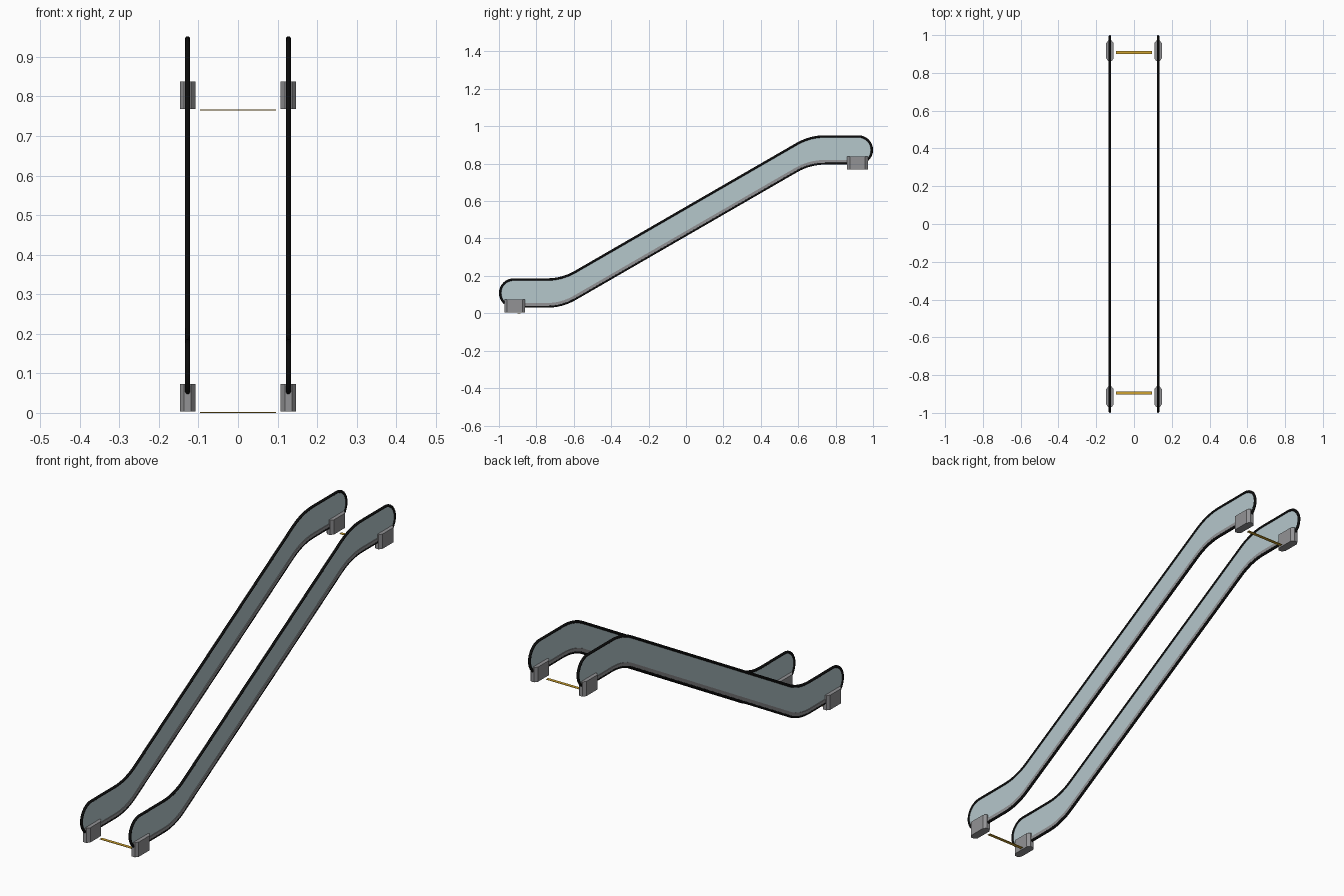
import bpy, bmesh, math

if "Cube" in bpy.data.objects:
    bpy.data.objects.remove(bpy.data.objects["Cube"])

R_END = 0.0725           # half height of the balustrade (rail centreline)
Y_END = 0.9215           # centre of the rounded ends
Z_LOW, Z_HIGH = 0.1085, 0.8735
X_SIDE = 0.1275


def material(name, rgb):
    m = bpy.data.materials.new(name)
    m.diffuse_color = (*rgb, 1)
    m.use_nodes = True
    m.node_tree.nodes["Principled BSDF"].inputs["Base Color"].default_value = m.diffuse_color
    return m


BLACK = material("rail black", (0.004, 0.004, 0.004))
GLASS = material("pale blue glass", (0.46, 0.57, 0.60))
GREY = material("metal grey", (0.29, 0.29, 0.30))
YELLOW = material("comb yellow", (0.62, 0.36, 0.03))


def finish(name, bm, mat, smooth=False):
    bmesh.ops.recalc_face_normals(bm, faces=bm.faces)
    me = bpy.data.meshes.new(name)
    bm.to_mesh(me)
    bm.free()
    me.materials.append(mat)
    ob = bpy.data.objects.new(name, me)
    bpy.context.collection.objects.link(ob)
    if smooth:
        bpy.ops.object.select_all(action='DESELECT')
        ob.select_set(True)
        bpy.context.view_layer.objects.active = ob
        bpy.ops.object.shade_smooth_by_angle(angle=math.radians(40))
    return ob


def prism(name, pts, axis, lo, hi, mat):
    """Extrude a 2D outline along x (points are y,z) or z (points are x,y)."""
    bm = bmesh.new()
    place = (lambda p, t: (t, p[0], p[1])) if axis == 'x' else (lambda p, t: (p[0], p[1], t))
    a = [bm.verts.new(place(p, lo)) for p in pts]
    b = [bm.verts.new(place(p, hi)) for p in pts]
    bm.faces.new(a)
    bm.faces.new(b[::-1])
    for i in range(len(pts)):
        j = (i + 1) % len(pts)
        bm.faces.new((a[i], a[j], b[j], b[i]))
    return finish(name, bm, mat)


def sweep(name, path, section, x, mat, closed, smooth):
    """Sweep a section of (x, normal) offsets along a path in the yz plane."""
    bm = bmesh.new()
    n, rings = len(path), []
    for i, (y, z) in enumerate(path):
        p = path[(i - 1) % n] if closed else path[max(i - 1, 0)]
        q = path[(i + 1) % n] if closed else path[min(i + 1, n - 1)]
        dy, dz = q[0] - p[0], q[1] - p[1]
        l = math.hypot(dy, dz)
        ny, nz = -dz / l, dy / l
        rings.append([bm.verts.new((x + sx, y + ny * sn, z + nz * sn)) for sx, sn in section])
    k = len(section)
    for i in range(n if closed else n - 1):
        a, b = rings[i], rings[(i + 1) % n]
        for j in range(k):
            bm.faces.new((a[j], a[(j + 1) % k], b[(j + 1) % k], b[j]))
    if not closed:
        bm.faces.new(rings[0])
        bm.faces.new(rings[-1][::-1])
    return finish(name, bm, mat, smooth)


def middle_path():
    """Centreline: flat, bend, 30 degree incline, bend, flat."""
    low = [(-Y_END, Z_LOW)]
    for i in range(9):
        a = math.radians(30) * i / 8
        low.append((-0.743 + 0.3 * math.sin(a), Z_LOW + 0.3 * (1 - math.cos(a))))
    high = [(-y, Z_LOW + Z_HIGH - z) for y, z in reversed(low)]
    return low + high


def outline(r):
    """Closed balustrade outline with half-round ends."""
    mid = middle_path()
    pts = [(y, z - r) for y, z in mid]
    for i in range(1, 16):
        a = -math.pi / 2 + math.pi * i / 16
        pts.append((Y_END + r * math.cos(a), Z_HIGH + r * math.sin(a)))
    pts += [(y, z + r) for y, z in reversed(mid)]
    for i in range(1, 16):
        a = math.pi / 2 + math.pi * i / 16
        pts.append((-Y_END + r * math.cos(a), Z_LOW + r * math.sin(a)))
    return pts


round_section = [(0.0063 * math.cos(math.tau * i / 10), 0.0063 * math.sin(math.tau * i / 10))
                 for i in range(10)]
skirt_section = [(-0.005, 0.004), (0.005, 0.004), (0.005, 0.019), (-0.005, 0.019)]
skirt_path = [(y, z - R_END) for y, z in middle_path()]

for side, sx in (("left", -1), ("right", 1)):
    x = sx * X_SIDE
    # glass panel, handrail loop and metal skirt
    prism(side + "_glass_panel", outline(R_END), 'x', x - 0.002, x + 0.002, GLASS)
    sweep(side + "_handrail", outline(R_END), round_section, x, BLACK, True, True)
    sweep(side + "_skirt", skirt_path, skirt_section, x, GREY, False, False)
    # rail entry boxes with chamfered corners
    for end, yc, z0 in (("lower", -0.915, 0.003), ("upper", 0.917, 0.768)):
        w, d, cx, cy = 0.0195, 0.055, 0.011, 0.014
        plan = [(-w + cx, -d), (w - cx, -d), (w, -d + cy), (w, d - cy),
                (w - cx, d), (-w + cx, d), (-w, d - cy), (-w, -d + cy)]
        prism(f"{side}_{end}_entry_box", [(x + a, yc + b) for a, b in plan],
              'z', z0, z0 + 0.07, GREY)

# yellow comb strips between the entry boxes
for end, yc, z0 in (("lower", -0.894, 0.0), ("upper", 0.907, 0.765)):
    prism(end + "_comb_strip",
          [(-0.096, yc - 0.008), (0.096, yc - 0.008), (0.096, yc + 0.008), (-0.096, yc + 0.008)],
          'z', z0, z0 + 0.002, YELLOW)
